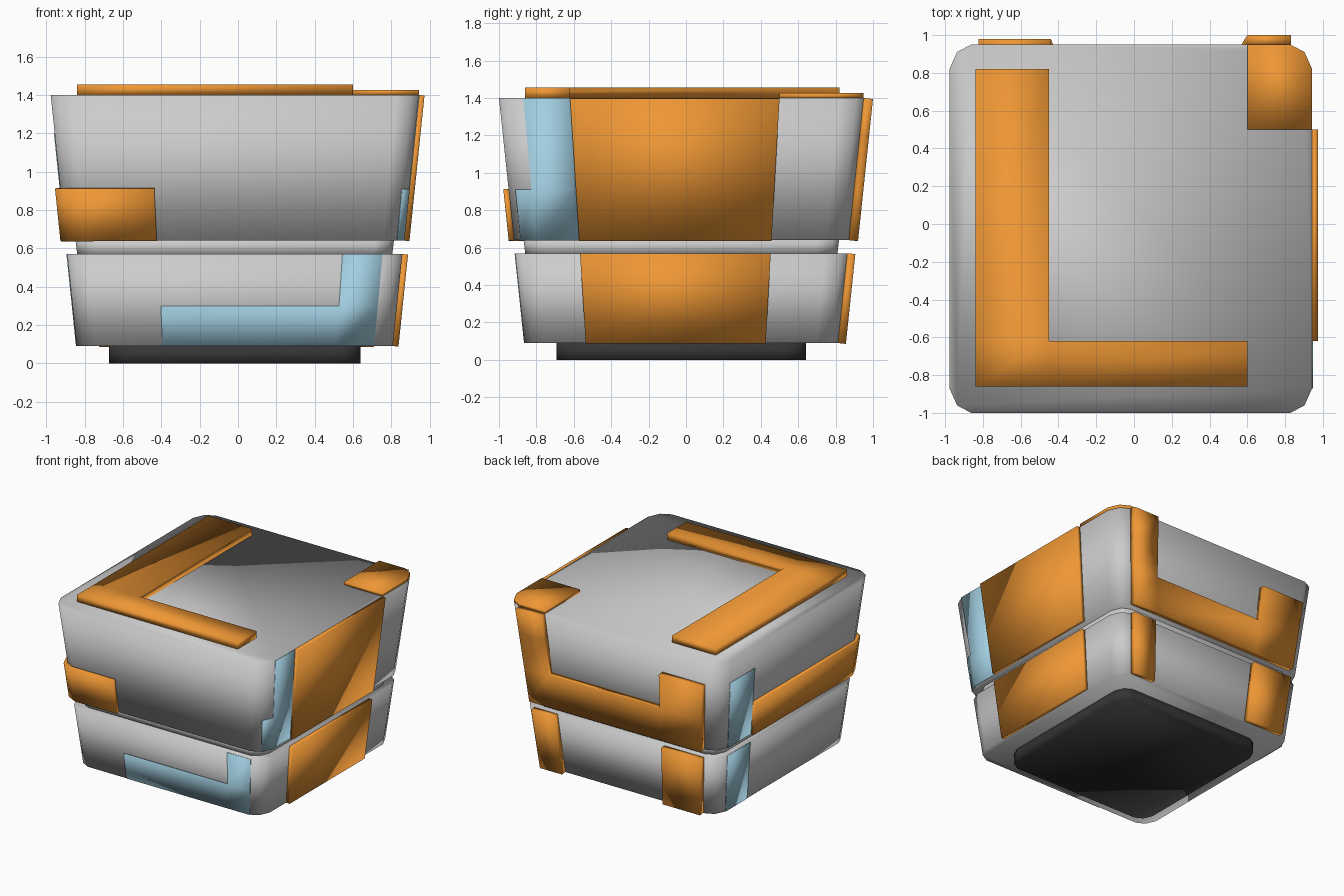
import bpy, bmesh

if "Cube" in bpy.data.objects:
    bpy.data.objects.remove(bpy.data.objects["Cube"])

CX, CY, HX, HY = -0.017, -0.025, 0.96, 0.975   # body centre and half sizes at the top


def material(name, rgb):
    m = bpy.data.materials.new(name)
    m.diffuse_color = (*rgb, 1)
    m.use_nodes = True
    m.node_tree.nodes["Principled BSDF"].inputs["Base Color"].default_value = m.diffuse_color
    return m


ORANGE = material("orange", (0.86, 0.31, 0.035))
BLUE = material("light_blue", (0.36, 0.62, 0.75))
DARK = material("dark", (0.035, 0.035, 0.035))


def taper(z):
    return 1 - 0.108 * (1.4 - z)


def on_body(p, z):
    # a point given on the top outline, carried down the tapered wall
    s = taper(z)
    return (CX + (p[0] - CX) * s, CY + (p[1] - CY) * s, z)


def finish(name, bm, mat=None, thick=0):
    me = bpy.data.meshes.new(name)
    bm.to_mesh(me)
    bm.free()
    for f in me.polygons:
        f.use_smooth = True
    ob = bpy.data.objects.new(name, me)
    bpy.context.collection.objects.link(ob)
    if mat:
        me.materials.append(mat)
    if thick:
        mod = ob.modifiers.new("thickness", 'SOLIDIFY')
        mod.thickness = thick
        mod.offset = 1
        mod.use_even_offset = True
    return ob


def outline(hx, hy, k=1.0):
    # rectangle with two-step cut corners, counter-clockwise
    quad = [(hx, hy - 0.13 * k), (hx - 0.04 * k, hy - 0.04 * k), (hx - 0.115 * k, hy)]
    pts = []
    for sx, sy in ((1, 1), (-1, 1), (-1, -1), (1, -1)):
        q = [(sx * x, sy * y) for x, y in quad]
        pts += q if sx * sy > 0 else q[::-1]
    return [(CX + x, CY + y) for x, y in pts]


def block(name, rings, mat=None, shape=None):
    # closed loft through (z, scale) rings
    shape = shape or outline(HX, HY)
    bm = bmesh.new()
    loops = [[bm.verts.new((CX + (x - CX) * s, CY + (y - CY) * s, z)) for x, y in shape]
             for z, s in rings]
    n = len(shape)
    for a, b in zip(loops, loops[1:]):
        for i in range(n):
            j = (i + 1) % n
            bm.faces.new((a[i], a[j], b[j], b[i]))
    bm.faces.new(loops[0][::-1])
    bm.faces.new(loops[-1])
    return finish(name, bm, mat)


def grid_panel(name, us, vs, rows, point, thick, mat):
    # rows are listed top first; X marks a filled cell
    bm = bmesh.new()
    cache = {}

    def vert(i, j):
        if (i, j) not in cache:
            cache[i, j] = bm.verts.new(point(us[i], vs[j]))
        return cache[i, j]

    for j, row in enumerate(reversed(rows)):
        for i, c in enumerate(row):
            if c == "X":
                bm.faces.new((vert(i, j), vert(i + 1, j), vert(i + 1, j + 1), vert(i, j + 1)))
    return finish(name, bm, mat, thick)


def wall(name, path, zs, rows, thick, mat):
    return grid_panel(name, path, zs, rows, on_body, thick, mat)


# Main stacked blocks
block("base", [(0, 1), (0.095, 1)], DARK, outline(0.657, 0.667, 0.8))
block("lower_body", [(0.09, taper(0.09)), (0.57, taper(0.57))])
block("neck", [(0.56, 0.855), (0.65, 0.866)])
block("upper_body", [(0.64, taper(0.64)), (1.4, 1)])

L, R, F, B = CX - HX, CX + HX, CY - HY, CY + HY   # wall positions at the top
LOW, UP = (0.09, 0.57), (0.64, 1.4)

# Raised pieces on the top
grid_panel("top_angle_panel", [-0.84, -0.45, 0.60], [-0.86, -0.62, 0.82], ["X.", "XX"],
           lambda x, y: (x, y, 1.4), 0.055, ORANGE)
bm = bmesh.new()
bm.faces.new([bm.verts.new((x, y, 1.4)) for x, y in
              ((0.6, 0.5), (R, 0.5), *outline(HX, HY)[:3], (0.6, B))])
finish("top_corner_panel", bm, ORANGE, 0.026)

# Right side
right = [(R, -0.62), (R, 0.5)]
wall("right_upper_panel", right, UP, ["X"], 0.03, ORANGE)
wall("right_lower_panel", right, LOW, ["X"], 0.03, ORANGE)
wall("right_blue_inlay", [(R - 0.04, F + 0.04), (R, F + 0.13), (R, -0.62)],
     [0.64, 0.91, 1.4], [".X", "XX"], 0.004, BLUE)

# Back
back = [(0.83, B), (0.6, B), (-0.45, B), (-0.84, B)]
wall("back_upper_panel", back, [0.64, 0.915, 1.2, 1.4], ["X..", "X.X", "XXX"], 0.05, ORANGE)
wall("back_lower_panels", back, LOW, ["X.X"], 0.043, ORANGE)

# Left side, with the strip running round the front corner
left = [(L, B - 0.13), (L, 0.5)]
wall("left_upper_blue_inlay", left, [0.64, 1.2], ["X"], 0.004, BLUE)
wall("left_lower_blue_inlay", left, LOW, ["X"], 0.004, BLUE)
wall("left_front_strip", [(L, 0.5), (L, F + 0.13), (L + 0.04, F + 0.04), (L + 0.115, F), (-0.46, F)],
     [0.64, 0.915], ["XXXX"], 0.028, ORANGE)

# Front
wall("front_blue_inlay", [(-0.455, F), (0.6, F), (0.83, F)], [0.09, 0.3, 0.57],
     [".X", "XX"], 0.004, BLUE)
